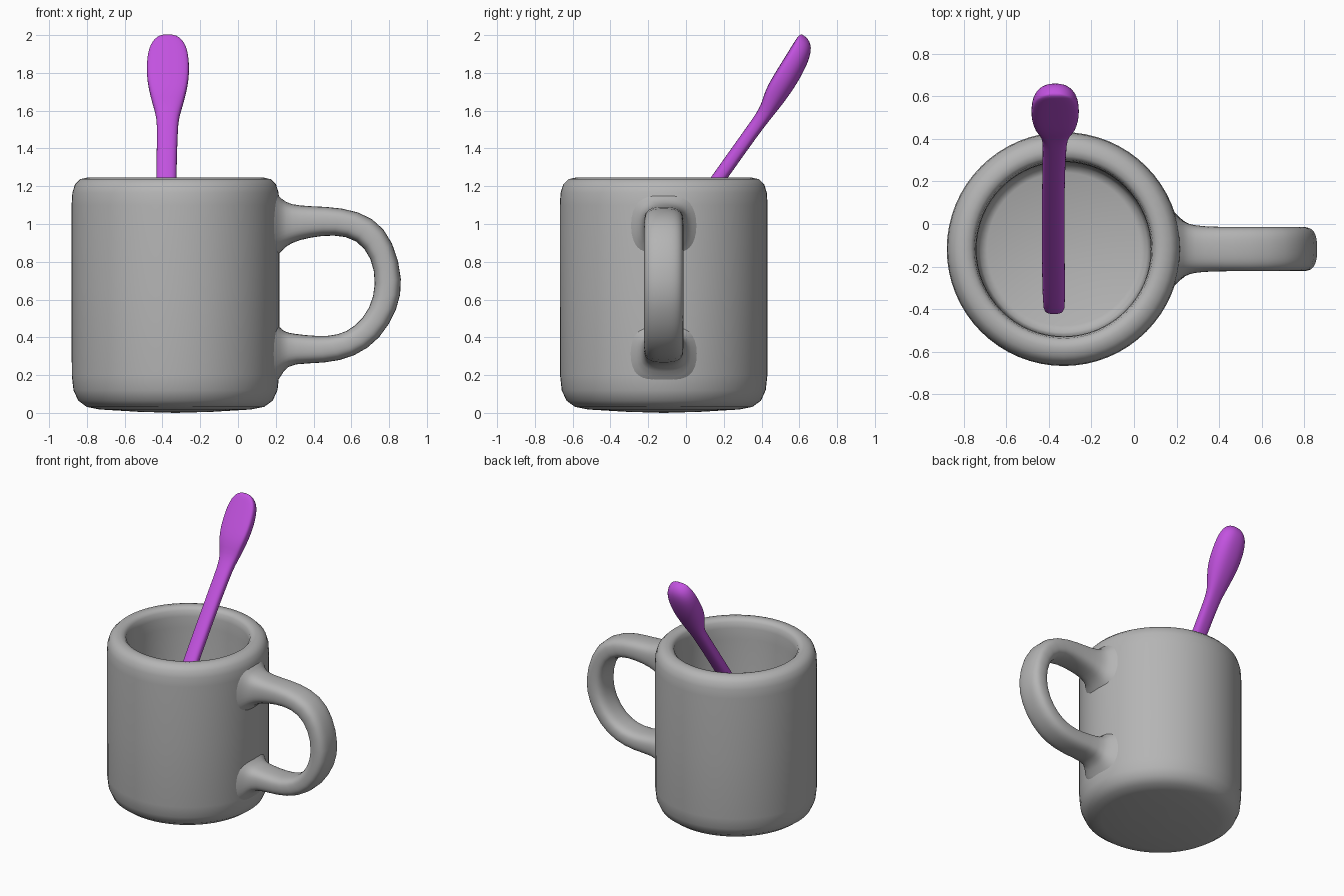
import bpy, bmesh, math
from mathutils import Vector

CX, CY = -0.331, -0.118   # mug axis


def material(name, rgb):
    m = bpy.data.materials.new(name)
    m.diffuse_color = (*rgb, 1)
    return m


grey = material("grey ceramic", (0.46, 0.46, 0.46))
purple = material("purple plastic", (0.54, 0.085, 0.74))


def skin(name, rings, mat, caps=False, subdiv=0):
    """Join a list of closed rings of points into a smooth tube."""
    bm = bmesh.new()
    loops = [[bm.verts.new(p) for p in r] for r in rings]
    n = len(loops[0])
    for a, b in zip(loops, loops[1:]):
        for i in range(n):
            j = (i + 1) % n
            bm.faces.new((a[i], a[j], b[j], b[i]))
    if caps:
        bm.faces.new(loops[0])
        bm.faces.new(loops[-1])
    bmesh.ops.remove_doubles(bm, verts=bm.verts, dist=1e-5)
    bmesh.ops.recalc_face_normals(bm, faces=bm.faces)
    me = bpy.data.meshes.new(name)
    bm.to_mesh(me)
    bm.free()
    for f in me.polygons:
        f.use_smooth = True
    me.materials.append(mat)
    ob = bpy.data.objects.new(name, me)
    bpy.context.collection.objects.link(ob)
    if subdiv:
        s = ob.modifiers.new("smooth", "SUBSURF")
        s.levels = s.render_levels = subdiv
    return ob


def spow(v, e):
    return math.copysign(abs(v) ** e, v)


# Mug body: lathe profile (radius, height), outside then inside
profile = [(0.0001, 0.0), (0.2, 0.006), (0.40, 0.018), (0.47, 0.032), (0.515, 0.065),
           (0.54, 0.12), (0.549, 0.2), (0.55, 0.65), (0.55, 1.1), (0.546, 1.165),
           (0.532, 1.21), (0.505, 1.237), (0.465, 1.246), (0.437, 1.24), (0.42, 1.222),
           (0.413, 1.18), (0.41, 1.1), (0.405, 0.28), (0.393, 0.225), (0.36, 0.21),
           (0.0001, 0.205)]
SEG = 64
angles = [2 * math.pi * i / SEG for i in range(SEG)]
skin("mug_body", [[(CX + r * math.cos(a), CY + r * math.sin(a), z) for a in angles]
                  for r, z in profile], grey, caps=True)

# Handle: outer point (x, z), inner point (x, z), half width in y; flared at the wall
handle = [(.13, 1.21, .13, .76, .25), (.19, 1.185, .19, .80, .175),
          (.23, 1.13, .23, .86, .128), (.28, 1.103, .28, .90, .112),
          (.38, 1.094, .37, .927, .105), (.55, 1.09, .51, .945, .105),
          (.72, 1.04, .63, .92, .105), (.825, .91, .71, .82, .105),
          (.876, .70, .732, .68, .105), (.848, .55, .70, .55, .105),
          (.755, .39, .62, .455, .105), (.62, .295, .53, .41, .105),
          (.46, .26, .42, .405, .105), (.29, .263, .29, .42, .108),
          (.24, .225, .24, .43, .125), (.20, .14, .20, .48, .165),
          (.13, .09, .13, .54, .24)]
rings = []
for ox, oz, ix, iz, w in handle:
    mid = Vector(((ox + ix) / 2, CY, (oz + iz) / 2))
    half = Vector(((ox - ix) / 2, 0, (oz - iz) / 2))
    ring = []
    for k in range(20):
        a = 2 * math.pi * k / 20
        ring.append(mid + half * spow(math.sin(a), 0.72)
                    + Vector((0, w * spow(math.cos(a), 0.72), 0)))
    rings.append(ring)
skin("mug_handle", rings, grey, subdiv=1)

# Spoon: (along, half width, back, front, x shift) around a tilted axis
AXIS = Vector((0, 0.578, 0.816))
FRONT = Vector((0, -0.816, 0.578))
START = Vector((-0.376, 0.175, 1.245))
spoon = [(-1.005, .030, -.018, .018, 0), (-.998, .046, -.03, .03, 0),
         (-.97, .054, -.037, .037, 0), (-.5, .054, -.037, .037, -.005),
         (0, .053, -.038, .037, -.004), (.30, .055, -.038, .036, .002),
         (.39, .059, -.042, .036, .004), (.45, .075, -.046, .043, .005),
         (.52, .095, -.050, .069, .005), (.60, .110, -.051, .077, .005),
         (.68, .114, -.046, .082, .005), (.76, .109, -.034, .087, .005),
         (.81, .096, -.019, .090, .005), (.845, .075, .000, .092, .005),
         (.865, .048, .025, .090, .005), (.874, .02, .05, .08, .005)]
rings = []
for s, w, back, front, dx in spoon:
    # the bowl is flat in front and round behind, the stem is even
    bowl = min(1, max(0, (s - 0.39) / 0.15))
    mid = (back + front) / 2 + bowl * (front - back) * 0.2
    ring = []
    for k in range(24):
        a = 2 * math.pi * k / 24
        sn = math.sin(a)
        t = mid + ((front - mid) * spow(sn, 0.75 - 0.3 * bowl) if sn > 0
                   else (mid - back) * spow(sn, 0.75 + 0.2 * bowl))
        ring.append(START + AXIS * s + FRONT * t
                    + Vector((dx + w * spow(math.cos(a), 0.8), 0, 0)))
    rings.append(ring)
skin("spoon", rings, purple, caps=True, subdiv=1)
